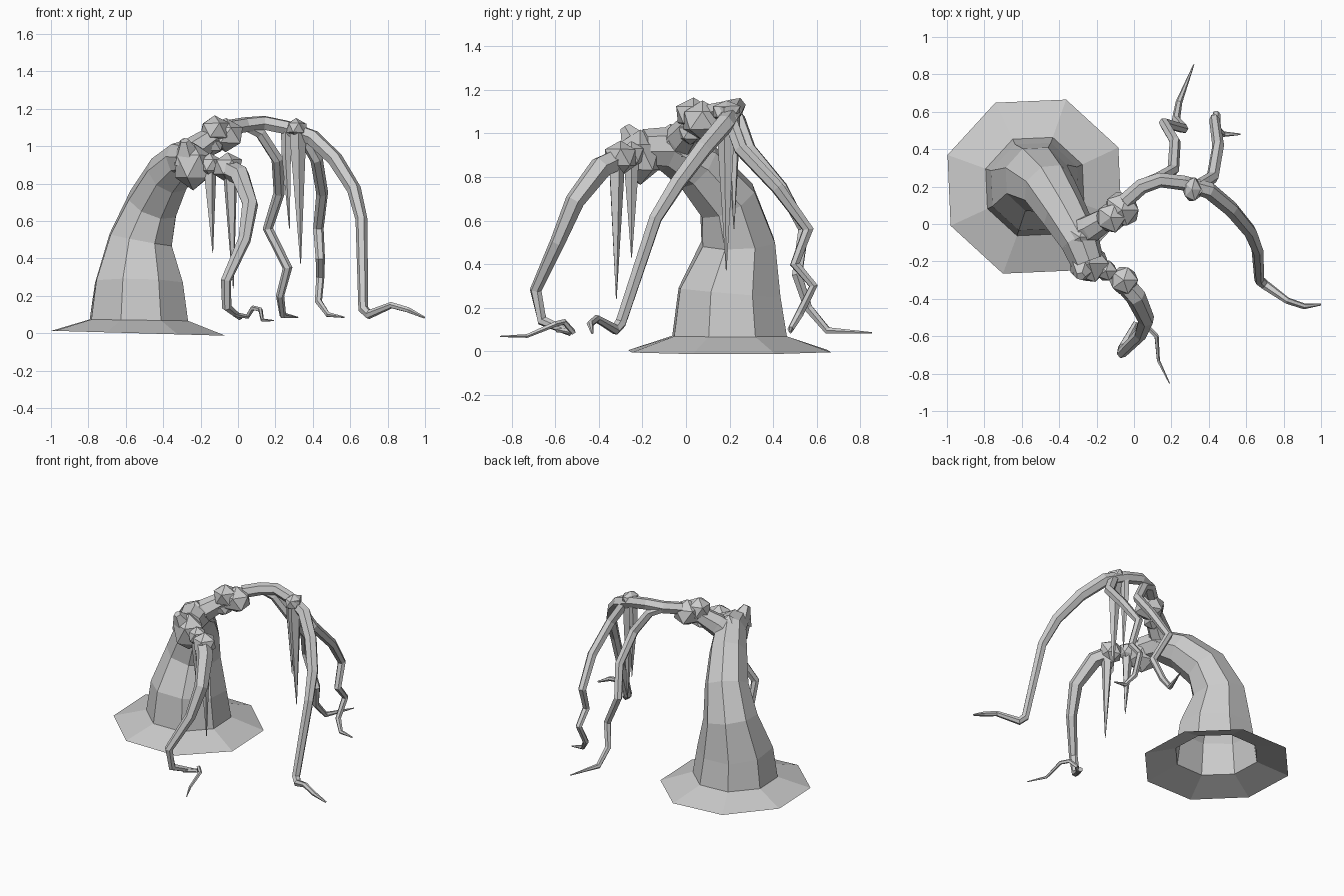
import bpy, bmesh, random
from math import cos, sin, radians
from mathutils import Vector

random.seed(4)


def finish(name, bm):
    bmesh.ops.recalc_face_normals(bm, faces=list(bm.faces))
    me = bpy.data.meshes.new(name)
    bm.to_mesh(me)
    bm.free()
    ob = bpy.data.objects.new(name, me)
    bpy.context.collection.objects.link(ob)
    return ob


def tube(name, pts, sides=6, phase=0, cap_start=True):
    """Faceted tube through (x, y, z, radius) points."""
    bm = bmesh.new()
    P = [Vector(p[:3]) for p in pts]
    u, rings = None, []
    for i, p in enumerate(P):
        t = Vector((0, 0, 0))
        if i > 0:
            t += (p - P[i - 1]).normalized()
        if i < len(P) - 1:
            t += (P[i + 1] - p).normalized()
        t.normalize()
        if u is None:
            u = Vector((cos(radians(phase)), sin(radians(phase)), 0))
            if abs(u.dot(t)) > 0.9:
                u = Vector((0, 0, 1))
        u = (u - t * u.dot(t)).normalized()
        v = t.cross(u)
        ring = []
        for k in range(sides):
            a = radians(360 * k / sides)
            ring.append(bm.verts.new(p + (u * cos(a) + v * sin(a)) * pts[i][3]))
        rings.append(ring)
    for a, b in zip(rings, rings[1:]):
        for k in range(sides):
            j = (k + 1) % sides
            bm.faces.new((a[k], a[j], b[j], b[k]))
    bm.faces.new(rings[-1])
    if cap_start:
        bm.faces.new(rings[0][::-1])
    return finish(name, bm)


def knob(name, c, s, jitter=0.08):
    """Lumpy low-poly burl."""
    bm = bmesh.new()
    bmesh.ops.create_icosphere(bm, subdivisions=1, radius=1)
    for v in bm.verts:
        v.co *= 1.1 + random.uniform(-jitter, jitter)
        v.co = Vector((v.co.x * s[0], v.co.y * s[1], v.co.z * s[2])) + Vector(c)
    return finish(name, bm)


# Trunk with flared root skirt, open underneath
tube("trunk", [(-.532, .2, 0, .495), (-.53, .2, .07, .28), (-.53, .2, .27, .25),
               (-.52, .24, .5, .18), (-.455, .19, .69, .145), (-.37, .05, .85, .125),
               (-.29, -.09, .93, .105), (-.25, -.2, .93, .09)], 8, 25, False)

# Burls where the trunk splits
knob("trunk_end_burl", (-.24, -.21, .89), (.105, .1, .12))
knob("split_burl", (-.29, -.07, .94), (.1, .09, .09))
knob("front_burl_small", (-.15, -.25, .9), (.06, .055, .06))
knob("front_burl_large", (-.055, -.3, .89), (.075, .075, .075))
tube("burl_spike", [(-.27, -.22, .93, .085), (-.285, -.28, 1.03, .025)], 5)

# Front drooping branch and its side twig
tube("front_branch", [(-.06, -.31, .88, .055), (.01, -.39, .845, .055),
                      (.065, -.51, .69, .045), (.035, -.59, .5, .035), (-.065, -.69, .28, .028),
                      (-.06, -.66, .14, .026), (.01, -.53, .085, .016)])
tube("front_twig", [(-.02, -.59, .1, .014), (.05, -.52, .09, .014), (.08, -.56, .135, .014),
                    (.12, -.6, .125, .013), (.13, -.73, .07, .009), (.19, -.853, .068, .003)], 5)

# Upper branch neck and its burls
tube("upper_neck", [(-.33, -.06, .9, .08), (-.23, -.02, .98, .075), (-.13, .04, 1.05, .06),
                    (-.04, .12, 1.08, .05)], 7)
knob("upper_burl_a", (-.125, .035, 1.085), (.08, .08, .075))
knob("upper_burl_b", (-.065, .075, 1.06), (.095, .095, .085))
knob("upper_burl_under", (-.14, .02, 1.0), (.06, .055, .05))

# Long arching branch reaching to the right
tube("arch_branch", [(-.05, .12, 1.1, .042), (.04, .2, 1.115, .042), (.14, .235, 1.125, .04),
                     (.26, .22, 1.1, .04), (.4, .18, 1.045, .045), (.52, .08, .93, .042),
                     (.62, -.04, .77, .038), (.66, -.14, .61, .032), (.67, -.3, .13, .028),
                     (.7, -.325, .1, .026), (.82, -.41, .15, .018), (.91, -.44, .125, .016),
                     (.998, -.43, .083, .006)])

# Two rear drooping branches
tube("rear_branch_inner", [(.04, .21, 1.11, .03), (.12, .24, 1.07, .032), (.21, .29, .93, .032),
                           (.22, .44, .75, .03), (.16, .54, .56, .028), (.265, .51, .35, .026),
                           (.225, .56, .2, .022), (.24, .65, .095, .018), (.32, .853, .085, .003)])
tube("rear_branch_outer", [(.34, .2, 1.07, .035), (.42, .25, .93, .034), (.45, .42, .75, .032),
                           (.43, .56, .56, .028), (.44, .5, .4, .025), (.44, .585, .3, .022),
                           (.43, .52, .17, .02), (.48, .48, .1, .015), (.57, .48, .085, .004)])
knob("arch_burl", (.31, .185, 1.1), (.05, .065, .05))

# Hanging spikes under the burls: x, y, top, tip, radius
for i, (x, y, top, tip, r) in enumerate([(-.15, -.25, .92, .43, .035), (-.04, -.32, .92, .24, .04),
                                         (.26, .22, 1.08, .56, .03), (.32, .185, 1.12, .37, .048)]):
    tube(f"hanging_spike_{i + 1}", [(x, y, top, r), (x, y, top - .12, r * .9),
                                    (x + .015, y, tip, .002)], 5, 20 * i)
